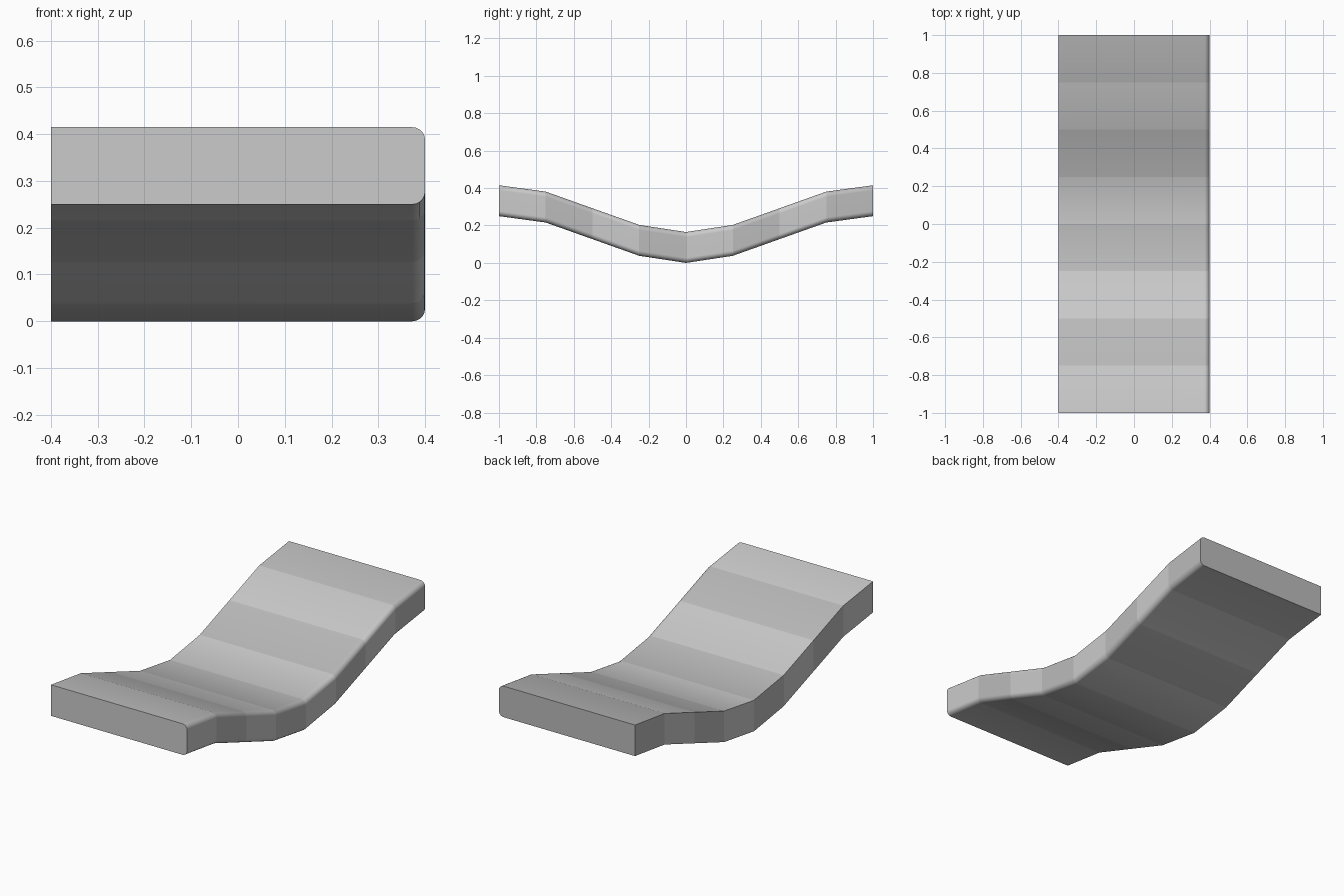
import bpy, bmesh, math

if "Cube" in bpy.data.objects:
    bpy.data.objects.remove(bpy.data.objects["Cube"])

HALF_W, THICK, R, ARC = 0.4, 0.165, 0.027, 5
HEIGHTS = [0, 0.038, 0.127, 0.216, 0.25]   # underside, centre to end
STEP = 0.25


def arc(cz, start):
    """Quarter round on the +x side."""
    pts = []
    for i in range(ARC + 1):
        a = math.radians(start + 90 * i / ARC)
        pts.append((HALF_W - R + R * math.cos(a), cz + R * math.sin(a)))
    return pts


# Cross-section: square left corners, rounded right corners
section = [(-HALF_W, THICK), (-HALF_W, 0)] + arc(R, -90) + arc(THICK - R, 0)

# Sweep the section along the dip, closing both ends
bm = bmesh.new()
rings = []
for i in range(-4, 5):
    z0 = HEIGHTS[abs(i)]
    rings.append([bm.verts.new((x, i * STEP, z + z0)) for x, z in section])
n = len(section)
for s in range(8):
    a, b = rings[s], rings[s + 1]
    for k in range(n):
        j = (k + 1) % n
        bm.faces.new((a[k], a[j], b[j], b[k])).material_index = s % 2
bm.faces.new(rings[0]).material_index = 0
bm.faces.new(rings[-1]).material_index = 1
bmesh.ops.recalc_face_normals(bm, faces=bm.faces[:])

mesh = bpy.data.meshes.new("curved_kerb")
bm.to_mesh(mesh)
bm.free()
kerb = bpy.data.objects.new("curved_kerb", mesh)
bpy.context.collection.objects.link(kerb)

# Alternating light and dark bands
for name, g in (("light_band", 0.8), ("dark_band", 0.5)):
    mat = bpy.data.materials.new(name)
    mat.diffuse_color = (g, g, g, 1)
    mat.use_nodes = True
    mat.node_tree.nodes["Principled BSDF"].inputs["Base Color"].default_value = mat.diffuse_color
    mesh.materials.append(mat)

# Smooth rounding with crisp square edges
bpy.context.view_layer.objects.active = kerb
kerb.select_set(True)
bpy.ops.object.shade_smooth_by_angle(angle=math.radians(30))
weighted = kerb.modifiers.new("weighted_normals", 'WEIGHTED_NORMAL')
weighted.keep_sharp = True
